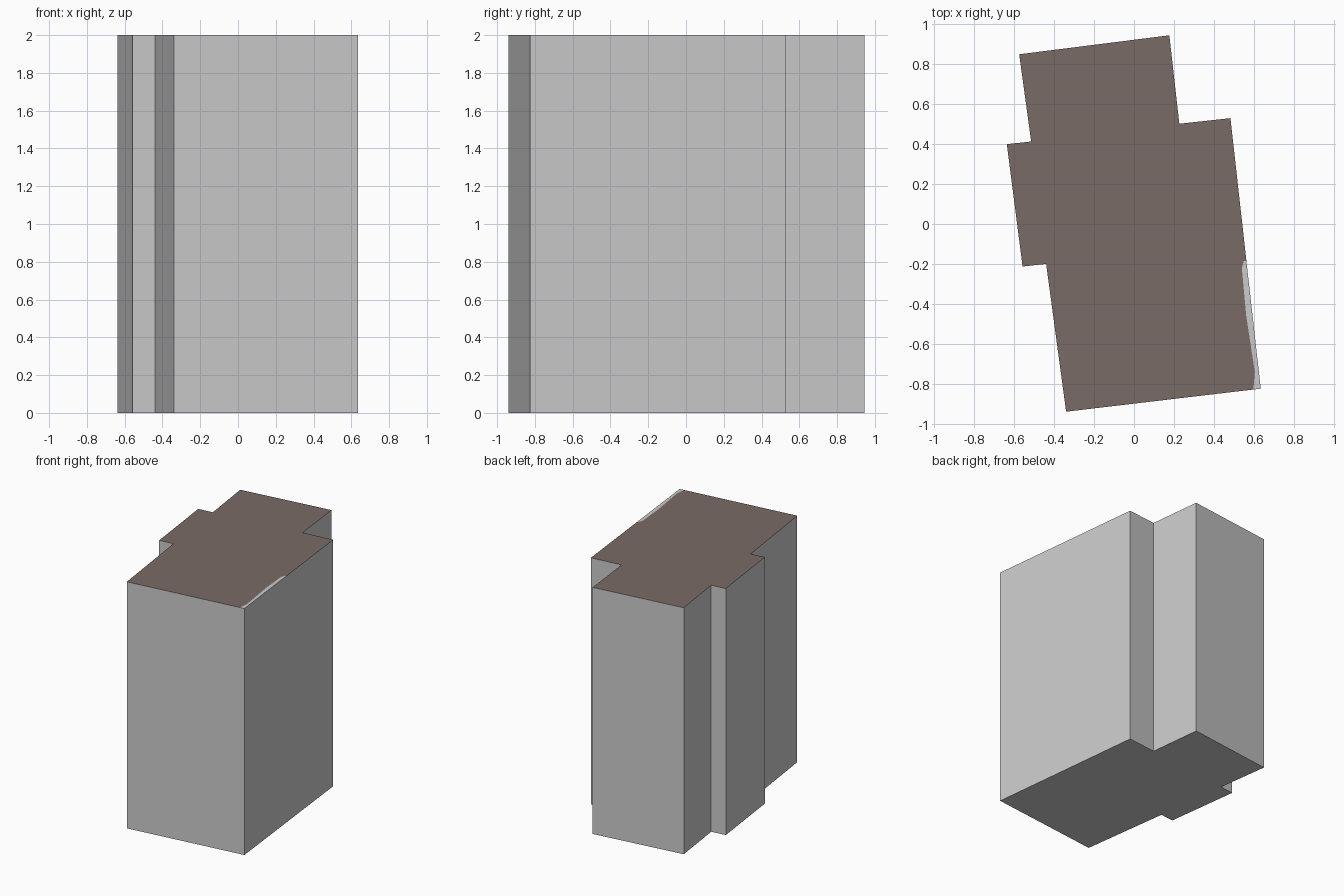
import bpy, bmesh

if "Cube" in bpy.data.objects:
    bpy.data.objects.remove(bpy.data.objects["Cube"])

HEIGHT = 2.0


def material(name, rgb):
    m = bpy.data.materials.new(name)
    m.diffuse_color = (*rgb, 1.0)
    m.use_nodes = True
    m.node_tree.nodes["Principled BSDF"].inputs["Base Color"].default_value = m.diffuse_color
    return m


wall_grey = material("wall grey", (0.6, 0.6, 0.6))
roof_brown = material("roof brown", (0.195, 0.147, 0.136))

# Footprint, counter-clockwise; the grey roof edge starts and ends on it
edge_start, corner, edge_end = (0.598, -0.829), (0.635, -0.825), (0.563, -0.185)
footprint = [
    (-0.34, -0.94), edge_start, corner, edge_end,
    (0.483, 0.53), (0.227, 0.502), (0.177, 0.945), (-0.575, 0.85),
    (-0.515, 0.413), (-0.637, 0.40), (-0.558, -0.213), (-0.44, -0.20),
]
# Uneven inner line of the grey roof edge, from back to front
inner_line = [(0.55, -0.185), (0.54, -0.22), (0.562, -0.46), (0.605, -0.74)]

bm = bmesh.new()
low = [bm.verts.new((x, y, 0)) for x, y in footprint]
top = [bm.verts.new((x, y, HEIGHT)) for x, y in footprint]
inner = [bm.verts.new((x, y, HEIGHT)) for x, y in inner_line]

# Walls and underside
n = len(footprint)
for i in range(n):
    j = (i + 1) % n
    bm.faces.new((low[i], low[j], top[j], top[i]))
bm.faces.new(low[::-1])

# Grey roof edge
bm.faces.new(top[1:4] + inner)

# Brown roof
roof = bm.faces.new(top[:2] + inner[::-1] + top[3:])
roof.material_index = 1

mesh = bpy.data.meshes.new("building_block")
bm.to_mesh(mesh)
bm.free()
mesh.materials.append(wall_grey)
mesh.materials.append(roof_brown)
obj = bpy.data.objects.new("building_block", mesh)
bpy.context.collection.objects.link(obj)
